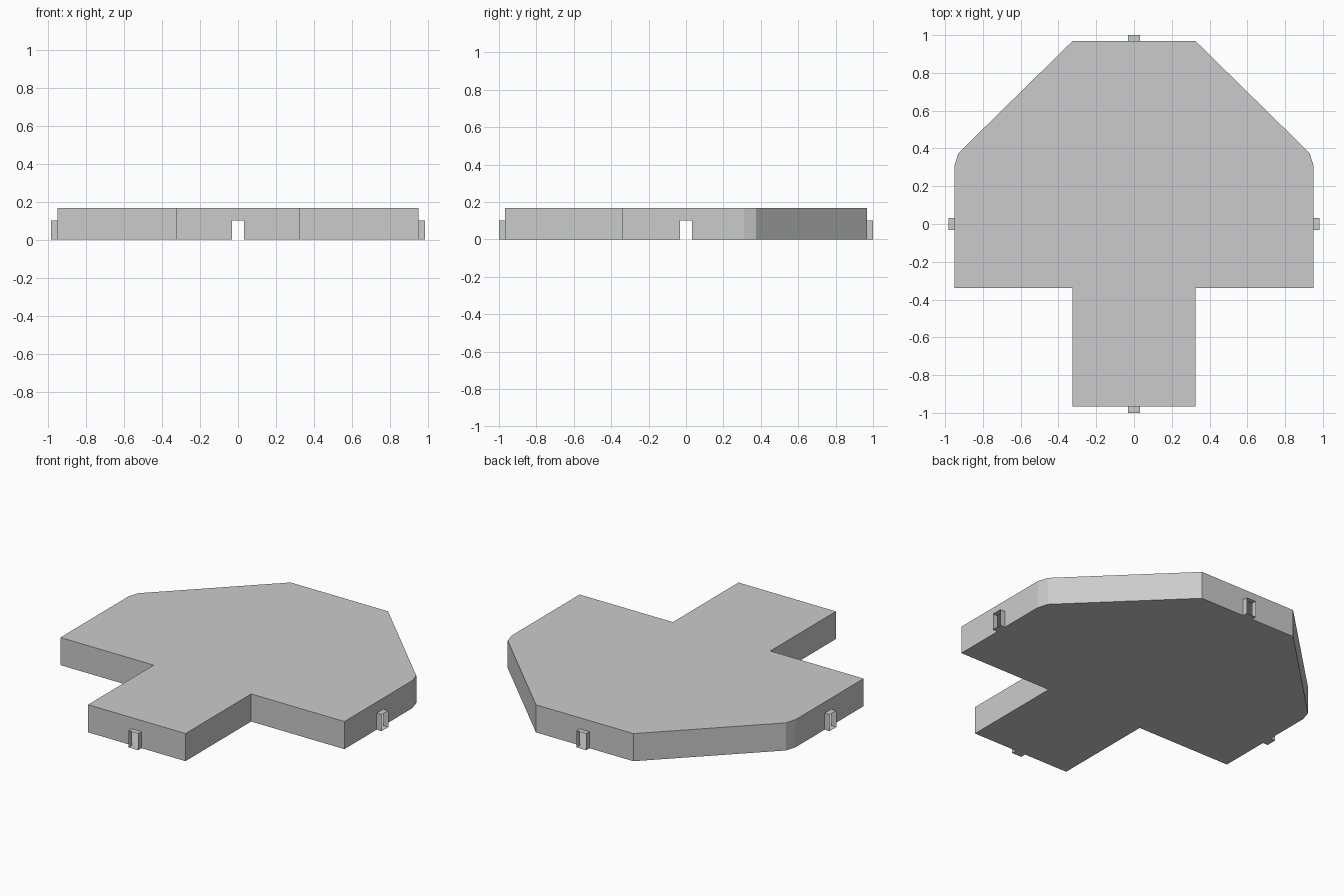
import bpy
import bmesh
from mathutils import Vector, Matrix
from math import radians

if "Cube" in bpy.data.objects:
    bpy.data.objects.remove(bpy.data.objects["Cube"])

H = 0.167        # slab height
W = 0.032        # half width of a socket
PORT_H = 0.1     # socket height

# right half of the floor plan, front to back
half = [(0.326, -0.967), (0.326, -0.34), (0.95, -0.34), (0.95, 0.31),
        (0.93, 0.375), (0.326, 0.968)]
outline = half + [(-x, y) for x, y in reversed(half)]


def make_object(name, bm):
    mesh = bpy.data.meshes.new(name)
    bm.to_mesh(mesh)
    bm.free()
    obj = bpy.data.objects.new(name, mesh)
    bpy.context.collection.objects.link(obj)
    return obj


def face(bm, points):
    return bm.faces.new([bm.verts.new(p) for p in points])


# hollow slab: floor, roof and walls, with a doorway where a wall crosses an axis
bm = bmesh.new()
face(bm, [(x, y, H) for x, y in outline])
face(bm, [(x, y, 0) for x, y in reversed(outline)])
for i, p in enumerate(outline):
    a = Vector((*p, 0))
    b = Vector((*outline[(i + 1) % len(outline)], 0))
    d = (b - a).normalized()
    up = Vector((0, 0, H))
    points = [a]
    straight = abs(d.x) > 0.999 or abs(d.y) > 0.999
    t = -a.dot(d)
    if straight and W < t < (b - a).length - W:
        mid = a + d * t
        door = Vector((0, 0, PORT_H))
        points += [mid - d * W, mid - d * W + door,
                   mid + d * W + door, mid + d * W]
    points += [b, b + up, a + up]
    face(bm, points)
bmesh.ops.remove_doubles(bm, verts=bm.verts, dist=1e-5)
make_object("hollow_slab", bm)


# open-ended socket sleeve standing out from a wall
def socket(name, angle, inner, outer):
    bm = bmesh.new()
    ring = [(-W, 0), (W, 0), (W, PORT_H), (-W, PORT_H)]
    for (x0, z0), (x1, z1) in zip(ring, ring[1:] + ring[:1]):
        face(bm, [(x0, -inner, z0), (x0, -outer, z0),
                  (x1, -outer, z1), (x1, -inner, z1)])
    bmesh.ops.remove_doubles(bm, verts=bm.verts, dist=1e-5)
    bmesh.ops.recalc_face_normals(bm, faces=bm.faces)
    bm.transform(Matrix.Rotation(radians(angle), 4, 'Z'))
    make_object(name, bm)


socket("front_socket", 0, 0.967, 1.0)
socket("right_socket", 90, 0.95, 0.983)
socket("back_socket", 180, 0.968, 1.0)
socket("left_socket", 270, 0.95, 0.983)
